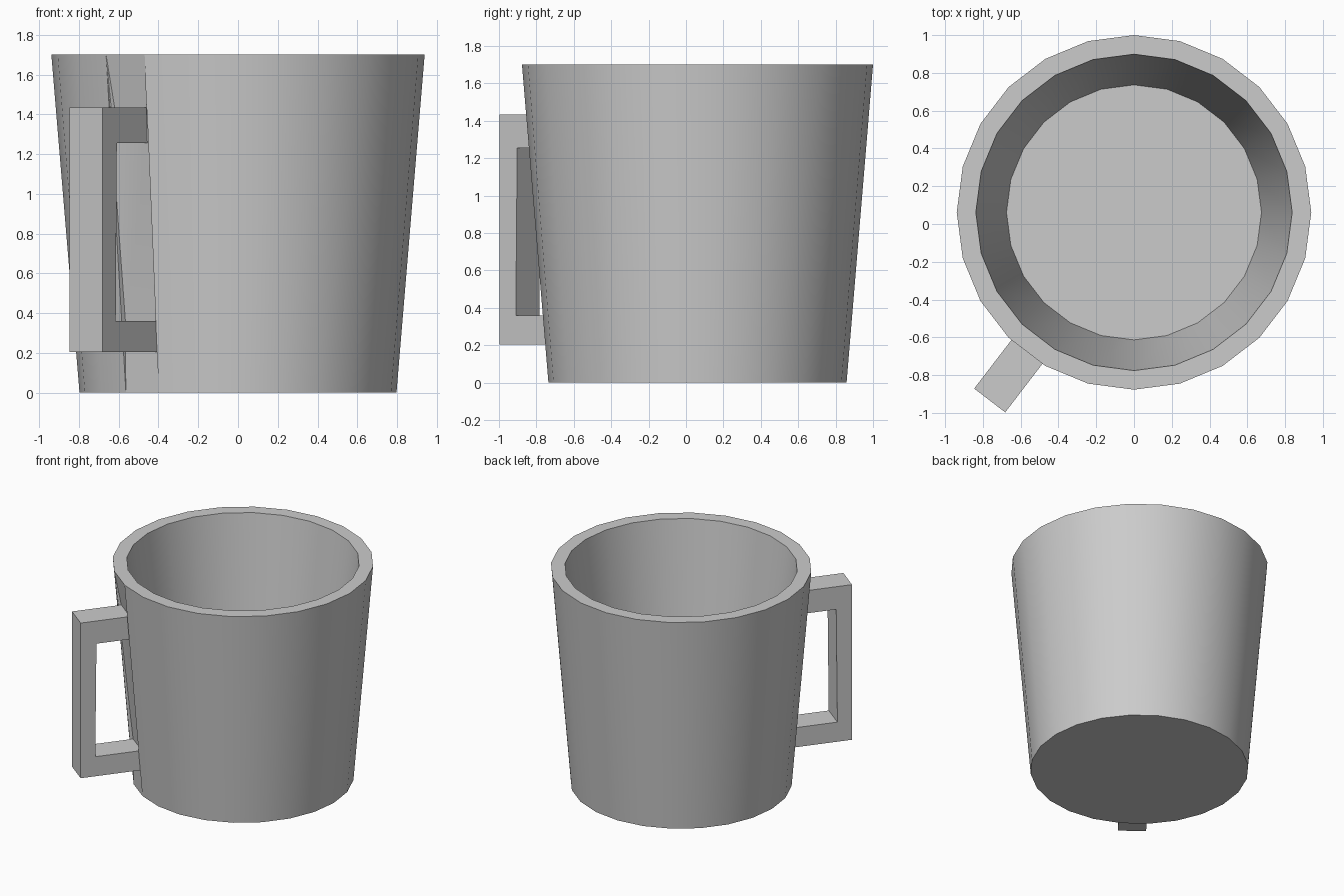
import bpy
import bmesh
from math import cos, sin, pi, radians
from mathutils import Vector

if "Cube" in bpy.data.objects:
    bpy.data.objects.remove(bpy.data.objects["Cube"])

CENTRE_Y = 0.0615
SIDES = 24
ANGLE = radians(232.5)      # handle sits on the middle of one wall facet
FACET = 15                  # index of that facet
HALF_WIDTH = 0.1035
OUT = Vector((cos(ANGLE), sin(ANGLE), 0))
SIDE = Vector((-sin(ANGLE), cos(ANGLE), 0))


def handle_point(d, z, s):
    return OUT * d + SIDE * s * HALF_WIDTH + Vector((0, 0, z))


def finish(name, bm):
    bmesh.ops.recalc_face_normals(bm, faces=bm.faces)
    mesh = bpy.data.meshes.new(name)
    bm.to_mesh(mesh)
    bm.free()
    obj = bpy.data.objects.new(name, mesh)
    bpy.context.collection.objects.link(obj)
    obj.location.y = CENTRE_Y
    return obj


# Cup body: outer wall, rim, inner wall and floor as stacked rings (radius, z)
bm = bmesh.new()
rings = []
for r, z in [(0.797, 0), (0.9385, 1.7), (0.8375, 1.7), (0.675, 0.45)]:
    rings.append([bm.verts.new((r * cos(2 * pi * i / SIDES), r * sin(2 * pi * i / SIDES), z))
                  for i in range(SIDES)])
for k, (a, b) in enumerate(zip(rings, rings[1:])):
    for i in range(SIDES):
        if k == 0 and i == FACET:
            continue
        j = (i + 1) % SIDES
        bm.faces.new((a[i], a[j], b[j], b[i]))
bm.faces.new(rings[0])
bm.faces.new(rings[-1])

# Slightly sunk strip of wall that the handle grows from
low, high = rings[0], rings[1]
strip = [(0.795, 0.205), (0.795, 0.36), (0.884, 1.255), (0.884, 1.435)]
left = [low[FACET]] + [bm.verts.new(handle_point(d, z, -1)) for d, z in strip] + [high[FACET]]
right = [low[FACET + 1]] + [bm.verts.new(handle_point(d, z, 1)) for d, z in strip] + [high[FACET + 1]]
for i in (0, 2, 4):
    bm.faces.new((left[i], right[i], right[i + 1], left[i + 1]))
for col in (left, right):
    for tri in ((0, 1, 2), (0, 2, 5), (2, 3, 5), (3, 4, 5)):
        bm.faces.new([col[t] for t in tri])
cup = finish("cup_body", bm)
bpy.context.view_layer.objects.active = cup
cup.select_set(True)
bpy.ops.object.shade_smooth_by_angle(angle=radians(30))

# Handle: C-shaped profile (distance from axis, z), bridged across its width
profile = [(0.795, 0.205), (1.255, 0.205), (1.255, 1.435), (0.884, 1.435),
           (0.884, 1.255), (1.136, 1.255), (1.145, 0.36), (0.795, 0.36)]
bm = bmesh.new()
ends = [[bm.verts.new(handle_point(d, z, s)) for d, z in profile] for s in (-1, 1)]
for end in ends:
    bm.faces.new(end)
for i in range(8):
    if i not in (3, 7):     # left open where it meets the wall
        j = (i + 1) % 8
        bm.faces.new((ends[0][i], ends[0][j], ends[1][j], ends[1][i]))
finish("handle", bm)
